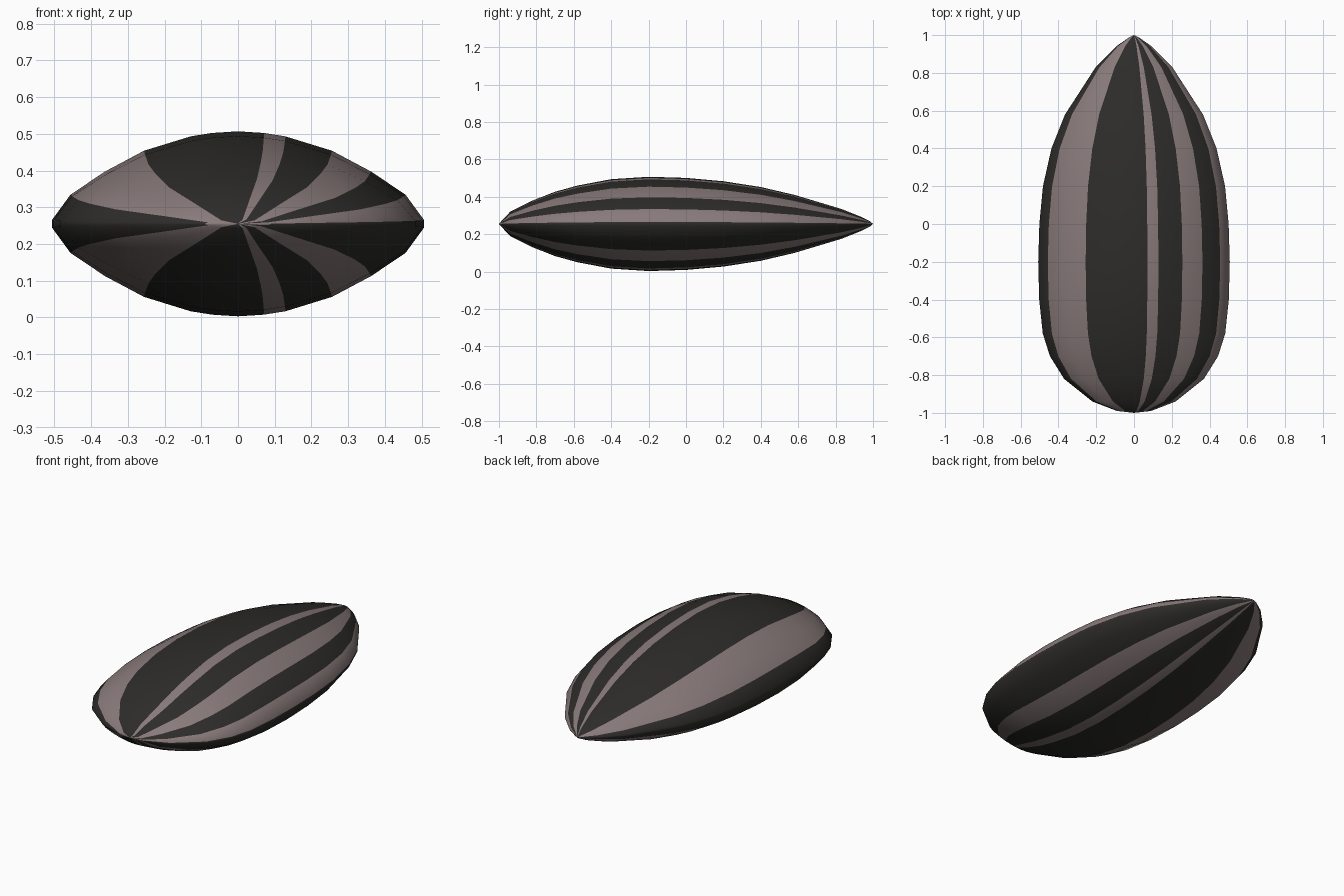
import bpy, bmesh

if "Cube" in bpy.data.objects:
    bpy.data.objects.remove(bpy.data.objects["Cube"])

ZC = 0.255

def material(name, rgb):
    m = bpy.data.materials.new(name)
    m.diffuse_color = (*rgb, 1)
    m.use_nodes = True
    m.node_tree.nodes["Principled BSDF"].inputs["Base Color"].default_value = m.diffuse_color
    return m

dark = material("dark_husk", (0.026, 0.025, 0.023))
light = material("light_stripe", (0.25, 0.195, 0.195))

# Length stations: y, half width, half thickness
rings = [(-0.99, 0.09, 0.012), (-0.94, 0.22, 0.065), (-0.82, 0.37, 0.125),
         (-0.70, 0.445, 0.172), (-0.58, 0.483, 0.205), (-0.40, 0.502, 0.239),
         (-0.20, 0.507, 0.252), (0.0, 0.501, 0.246), (0.20, 0.482, 0.228),
         (0.40, 0.437, 0.197), (0.58, 0.365, 0.155), (0.83, 0.203, 0.080),
         (0.94, 0.095, 0.036), (0.985, 0.030, 0.013)]

# Cross-section, clockwise from the top ridge; the .14 column bounds a thin stripe
upper = [(0, 1), (.14, .982), (.255, .945), (.505, .79), (.715, .565), (.9, .315), (1, .04)]
right = upper + [(x, -z) for x, z in reversed(upper)]
left = [(-x, z) for x, z in reversed(right[1:-1])]
section = right + left
N = len(section)

def is_light(k):
    # stripe colour of the strip between section points k and k+1
    (x0, z0), (x1, z1) = section[k], section[(k + 1) % N]
    x, z = (x0 + x1) / 2, (z0 + z1) / 2
    if x > 0:
        return .14 < x < .255 or .505 < x < .715 or (x > .9 and z > .1)
    return -.9 < x < -.505

# Seed body lofted between two pointed ends
bm = bmesh.new()
loops = [[bm.verts.new((x * w, y, ZC + z * h)) for x, z in section] for y, w, h in rings]
front = bm.verts.new((0, -1, ZC))
back = bm.verts.new((0, 1, ZC))
for k in range(N):
    n = (k + 1) % N
    idx = 1 if is_light(k) else 0
    side = abs(section[k][0] + section[n][0]) / 2 > .88
    f = bm.faces.new((front, loops[0][k], loops[0][n]))
    f.material_index = 1 if side else idx
    for a, b in zip(loops, loops[1:]):
        bm.faces.new((a[k], b[k], b[n], a[n])).material_index = idx
    bm.faces.new((back, loops[-1][n], loops[-1][k])).material_index = idx

# merge the doubled ridge and keel points
bmesh.ops.remove_doubles(bm, verts=bm.verts[:], dist=0.0005)
bmesh.ops.recalc_face_normals(bm, faces=bm.faces[:])
for f in bm.faces:
    f.smooth = True
me = bpy.data.meshes.new("seed_shell")
bm.to_mesh(me)
bm.free()
me.materials.append(dark)
me.materials.append(light)
ob = bpy.data.objects.new("seed_shell", me)
bpy.context.collection.objects.link(ob)
